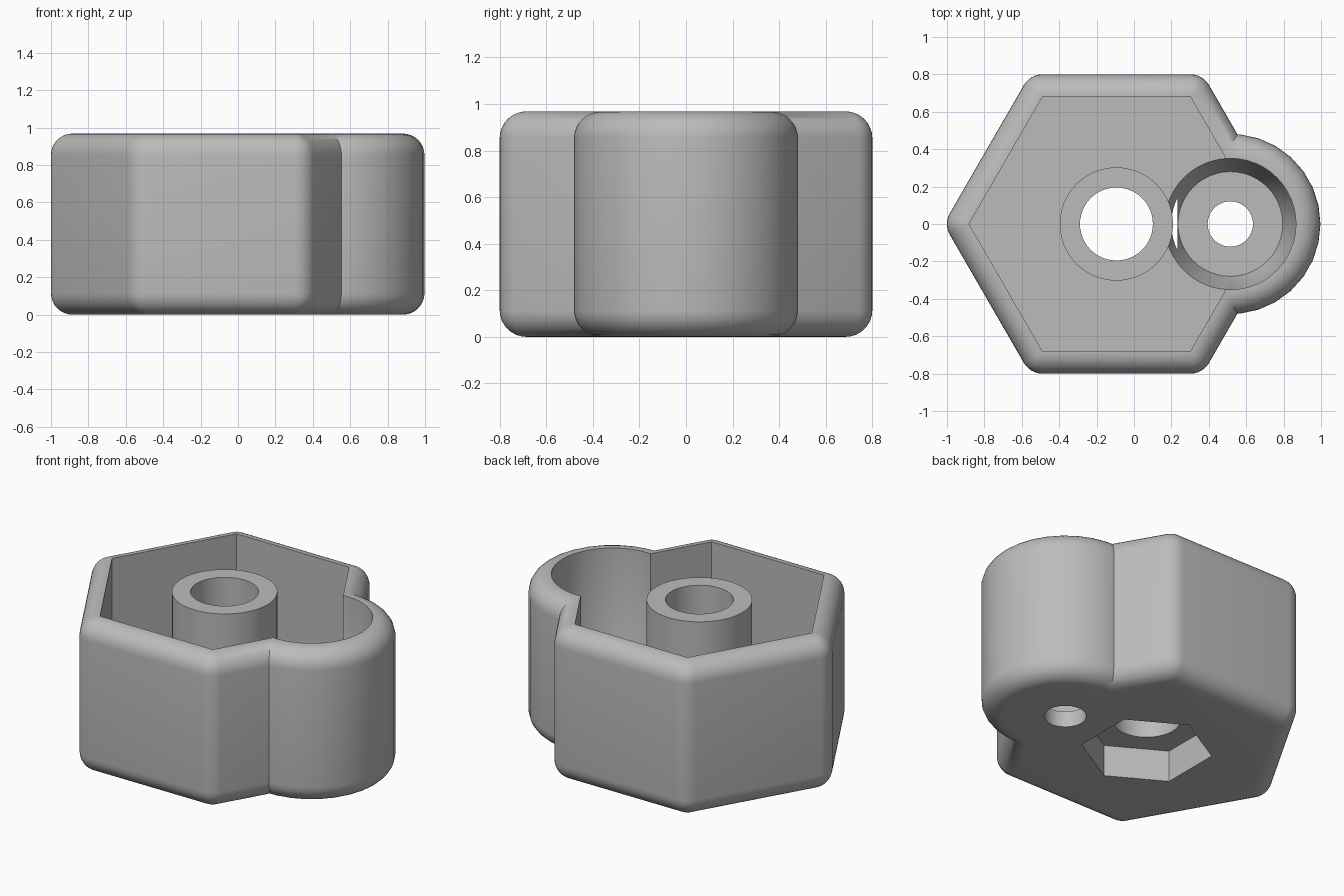
import bpy
import bmesh
from math import cos, sin, pi, radians

cube = bpy.data.objects.get("Cube")
if cube:
    bpy.data.objects.remove(cube, do_unlink=True)

HEIGHT = 0.968
ROUND = 0.115        # edge rounding of the outer shell
HEX_X, POD_X = -0.094, 0.515
HEX_R, POD_R = 0.791, 0.367
FLOOR, NUT_TOP, POCKET_FLOOR = 0.3, 0.2, 0.1

grey = bpy.data.materials.new("plain grey")
grey.use_nodes = True
grey.diffuse_color = (0.5, 0.5, 0.5, 1)
grey.node_tree.nodes["Principled BSDF"].inputs["Base Color"].default_value = grey.diffuse_color


def loft(name, x, rings):
    """Skin a stack of (points, z) rings into a closed solid."""
    bm = bmesh.new()
    loops = [[bm.verts.new((x + px, py, z)) for px, py in pts] for pts, z in rings]
    count = len(loops[0])
    for low, high in zip(loops, loops[1:]):
        for i in range(count):
            j = (i + 1) % count
            bm.faces.new((low[i], low[j], high[j], high[i]))
    bm.faces.new(loops[0][::-1])
    bm.faces.new(loops[-1])
    bmesh.ops.remove_doubles(bm, verts=bm.verts, dist=1e-5)
    bmesh.ops.recalc_face_normals(bm, faces=bm.faces)
    mesh = bpy.data.meshes.new(name)
    bm.to_mesh(mesh)
    bm.free()
    mesh.materials.append(grey)
    obj = bpy.data.objects.new(name, mesh)
    bpy.context.collection.objects.link(obj)
    return obj


def polygon(radius, sides, turn=0.0):
    return [(radius * cos(turn + 2 * pi * i / sides), radius * sin(turn + 2 * pi * i / sides))
            for i in range(sides)]


def column(name, x, radius, z0, z1, sides=48, turn=0.0, top_radius=None):
    top = radius if top_radius is None else top_radius
    return loft(name, x, [(polygon(radius, sides, turn), z0), (polygon(top, sides, turn), z1)])


def rounded_solid(name, x, spokes):
    """Prism with all edges rounded; spokes are (core radius, core angle, normal angle)."""
    steps = 8
    arc = [pi / 2 * i / steps for i in range(steps + 1)]
    profile = [(ROUND * sin(t), ROUND * (1 - cos(t))) for t in arc]
    profile += [(out, HEIGHT - z) for out, z in reversed(profile)]
    return loft(name, x, [([(r * cos(a) + out * cos(n), r * sin(a) + out * sin(n))
                            for r, a, n in spokes], z) for out, z in profile])


def combine(base, tool, operation):
    mod = base.modifiers.new(operation.lower(), "BOOLEAN")
    mod.operation, mod.solver, mod.object = operation, "EXACT", tool
    bpy.context.view_layer.objects.active = base
    bpy.ops.object.modifier_apply(modifier=mod.name)
    bpy.data.objects.remove(tool, do_unlink=True)


# Outer shell: rounded hexagon merged with a rounded round pod
hex_spokes = [(HEX_R, radians(60 * k), radians(60 * k + d))
              for k in range(6) for d in range(-30, 31, 10)]
pod_spokes = [(POD_R, radians(a), radians(a)) for a in range(0, 360, 12)]
housing = rounded_solid("housing", HEX_X, hex_spokes)
combine(housing, rounded_solid("pod", POD_X, pod_spokes), "UNION")

# Open hexagonal cavity and round pocket with a tapered bottom
above = HEIGHT + 0.2
combine(housing, column("cavity", HEX_X, HEX_R - 0.003, FLOOR, above, 6), "DIFFERENCE")
pocket = loft("pocket", POD_X, [(polygon(0.28, 48), POCKET_FLOOR),
                                (polygon(0.351, 48), FLOOR),
                                (polygon(0.351, 48), above)])
combine(housing, pocket, "DIFFERENCE")

# Central post, flush with the rim
combine(housing, column("post", HEX_X, 0.303, NUT_TOP - 0.05, HEIGHT), "UNION")

# Hexagonal recess underneath and the two through holes
combine(housing, column("nut_recess", HEX_X, 0.378, -0.1, NUT_TOP, 6, pi / 6), "DIFFERENCE")
combine(housing, column("post_bore", HEX_X, 0.195, -0.1, above), "DIFFERENCE")
combine(housing, column("pod_bore", POD_X, 0.121, -0.1, above), "DIFFERENCE")

bpy.ops.object.select_all(action="DESELECT")
housing.select_set(True)
bpy.context.view_layer.objects.active = housing
bpy.ops.object.shade_smooth_by_angle(angle=radians(30))
